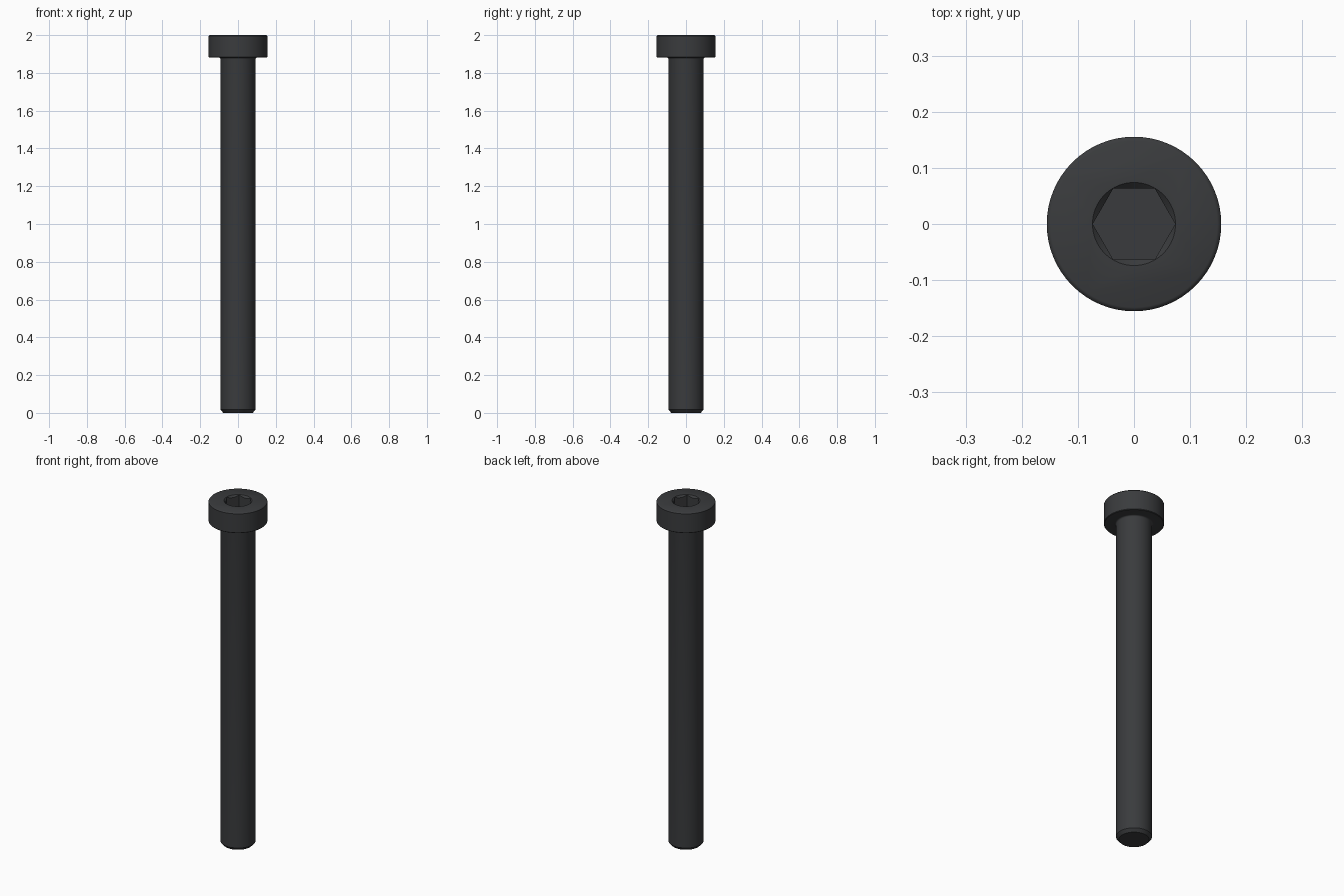
import bpy, bmesh, math

if "Cube" in bpy.data.objects:
    bpy.data.objects.remove(bpy.data.objects["Cube"])

SEG = 64


def lathe(name, profile):
    """Closed solid of revolution from (radius, z) points listed bottom to top."""
    bm = bmesh.new()
    rings = []
    for r, z in profile:
        rings.append([bm.verts.new((r * math.cos(2 * math.pi * i / SEG),
                                    r * math.sin(2 * math.pi * i / SEG), z))
                      for i in range(SEG)])
    for a, b in zip(rings, rings[1:]):
        for i in range(SEG):
            j = (i + 1) % SEG
            bm.faces.new((a[i], a[j], b[j], b[i]))
    bm.faces.new(rings[0][::-1])
    bm.faces.new(rings[-1])
    mesh = bpy.data.meshes.new(name)
    bm.to_mesh(mesh)
    bm.free()
    obj = bpy.data.objects.new(name, mesh)
    bpy.context.collection.objects.link(obj)
    return obj


def cut(target, cutter):
    """Subtract cutter from target, then remove the cutter."""
    cutter.hide_render = True
    mod = target.modifiers.new("cut", 'BOOLEAN')
    mod.operation = 'DIFFERENCE'
    mod.solver = 'EXACT'
    mod.object = cutter
    bpy.context.view_layer.objects.active = target
    bpy.ops.object.modifier_apply(modifier=mod.name)
    bpy.data.objects.remove(cutter)


# Bolt body: chamfered tip, shank, under-head fillet, low cylindrical head
R, HEAD, Z_HEAD, F = 0.093, 0.1555, 1.881, 0.008
fillet = [(R + F * (1 - math.cos(t)), Z_HEAD - F + F * math.sin(t))
          for t in (math.pi / 2 * k / 4 for k in range(5))]
bolt = lathe("socket_bolt",
             [(0.078, 0), (R, 0.017)] + fillet +
             [(HEAD - 0.003, Z_HEAD), (HEAD, Z_HEAD + 0.003),
              (HEAD, 1.994), (HEAD - 0.003, 1.998), (HEAD - 0.007, 2.0)])

# Hex socket with corners on the x axis
bpy.ops.mesh.primitive_cylinder_add(vertices=6, radius=0.0735, depth=0.2,
                                    location=(0, 0, 2.02),
                                    rotation=(0, 0, math.pi / 6))
cut(bolt, bpy.context.object)

# Conical lead-in around the socket mouth
cut(bolt, lathe("lead_in_cutter", [(0.054, 1.98), (0.084, 2.01)]))

# Dark steel finish
steel = bpy.data.materials.new("dark_steel")
steel.diffuse_color = (0.042, 0.044, 0.047, 1)
steel.use_nodes = True
steel.node_tree.nodes["Principled BSDF"].inputs["Base Color"].default_value = steel.diffuse_color
bolt.data.materials.clear()
bolt.data.materials.append(steel)

bpy.ops.object.select_all(action='DESELECT')
bolt.select_set(True)
bpy.context.view_layer.objects.active = bolt
bpy.ops.object.shade_smooth_by_angle(angle=math.radians(30))
